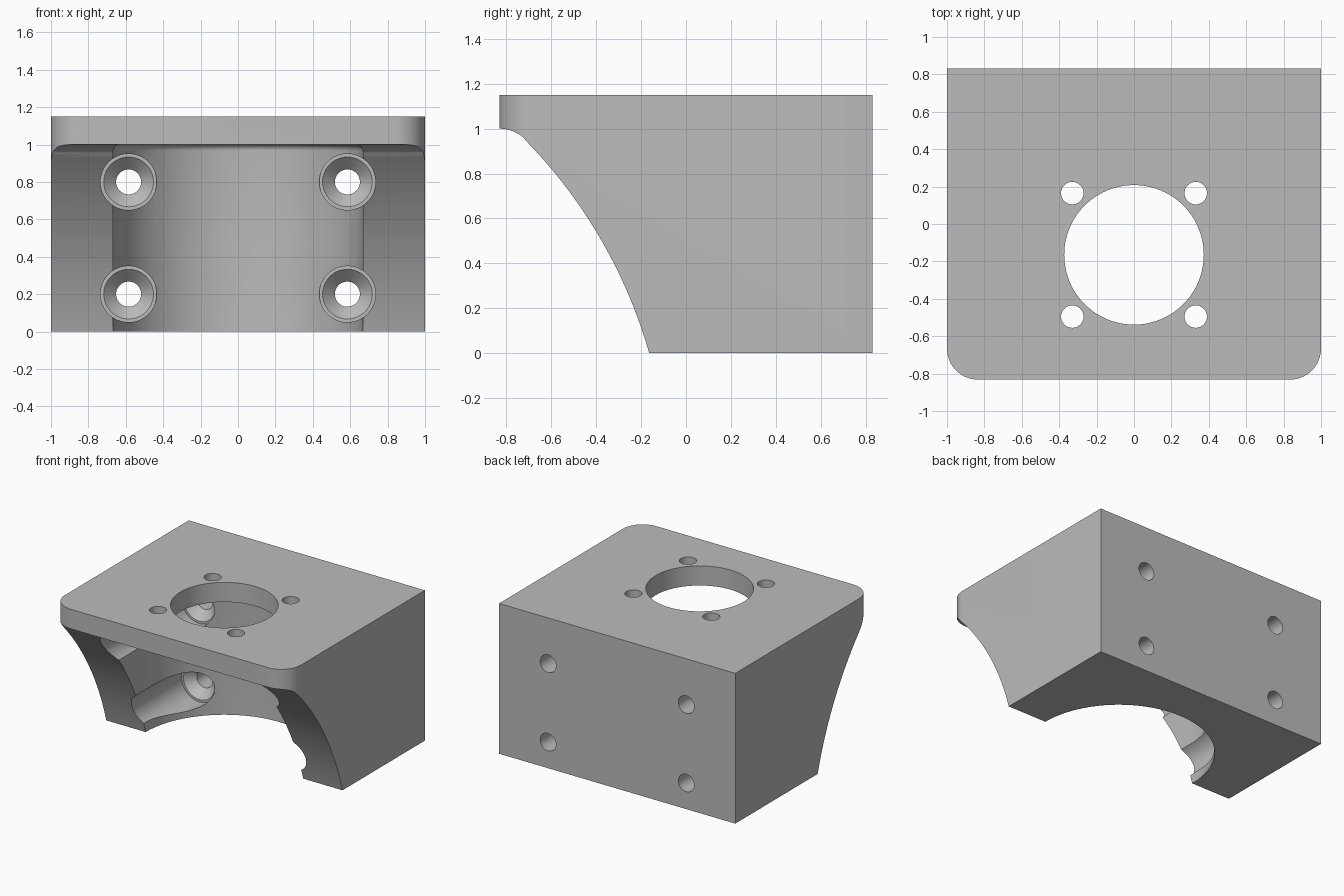
import bpy, bmesh
from math import sin, cos, pi, radians, hypot, atan2

old = bpy.data.objects.get("Cube")
if old:
    bpy.data.objects.remove(old)

grey = bpy.data.materials.new("plain grey")
grey.use_nodes = True
COLOUR = (0.5, 0.5, 0.5, 1)
grey.diffuse_color = COLOUR
grey.node_tree.nodes["Principled BSDF"].inputs["Base Color"].default_value = COLOUR


def arc(cx, cy, r, start, end, n):
    angles = [start + (end - start) * i / n for i in range(n + 1)]
    return [(cx + r * cos(a), cy + r * sin(a)) for a in angles]


def loft(name, loops):
    """Closed solid through loops that share one point count."""
    bm = bmesh.new()
    rings = [[bm.verts.new(p) for p in loop] for loop in loops]
    n = len(rings[0])
    for a, b in zip(rings, rings[1:]):
        for i in range(n):
            j = (i + 1) % n
            bm.faces.new((a[i], a[j], b[j], b[i]))
    bm.faces.new(rings[0])
    bm.faces.new(rings[-1])
    bmesh.ops.recalc_face_normals(bm, faces=bm.faces)
    mesh = bpy.data.meshes.new(name)
    bm.to_mesh(mesh)
    bm.free()
    mesh.materials.append(grey)
    obj = bpy.data.objects.new(name, mesh)
    bpy.context.collection.objects.link(obj)
    return obj


def ring(cx, cy, r, n=48):
    return arc(cx, cy, r, 0, 2 * pi, n)[:-1]


def upright(name, points, z0, z1):
    return loft(name, [[(x, y, z) for x, y in points] for z in (z0, z1)])


CENTRE_Y, BACK, HEIGHT, PLATE_Z = -0.165, 0.832, 1.15, 1.0
CORNER = 0.167

# Block with rounded front corners
plan = [(1, BACK), (-1, BACK)]
plan += arc(-1 + CORNER, -BACK + CORNER, CORNER, pi, 1.5 * pi, 16)
plan += arc(1 - CORNER, -BACK + CORNER, CORNER, 1.5 * pi, 2 * pi, 16)
bracket = upright("bracket", plan, 0, HEIGHT)
cutters = []

# Curved front underside: large arc blended into the plate by a fillet
big_y, big_z, big_r = -2.31, -0.614, 2.232
fil_y, fil_z = -0.833, PLATE_Z - CORNER
blend = atan2(fil_z - big_z, fil_y - big_y)
start = atan2(-0.1 - big_z, (big_r ** 2 - (0.1 + big_z) ** 2) ** 0.5)
side = [(-1.2, -0.1)] + arc(big_y, big_z, big_r, start, blend, 40)
side += arc(fil_y, fil_z, CORNER, blend, pi / 2, 14)[1:] + [(-1.2, PLATE_Z)]
cutters.append(loft("front_cutter", [[(x, y, z) for y, z in side] for x in (-1.2, 1.2)]))

# U-shaped motor pocket with a small fillet under the plate
POCKET, FILLET = 0.667, 0.033
levels = [(POCKET, -0.1)]
levels += arc(POCKET - FILLET, PLATE_Z - FILLET, FILLET, 0, pi / 2, 6)
loops = []
for r, z in levels:
    outline = arc(0, CENTRE_Y, r, 0, pi, 64) + [(-r, -1.1), (r, -1.1)]
    loops.append([(x, y, z) for x, y in outline])
cutters.append(loft("pocket_cutter", loops))

# Round opening and four small holes in the plate
cutters.append(upright("opening_cutter", ring(0, CENTRE_Y, 0.373, 96), 0.9, 1.3))
for sx in (-1, 1):
    for sy in (-1, 1):
        hole = ring(sx * 0.33, CENTRE_Y + sy * 0.33, 0.06)
        cutters.append(upright("plate_hole_cutter", hole, 0.9, 1.3))

# Four countersunk screw tunnels through the back wall
steps = [(0.15, -1.1), (0.15, 0.367), (0.133, 0.367), (0.067, 0.433), (0.067, 1)]
for x in (-0.585, 0.585):
    for z in (0.2, 0.8):
        loops = [[(px, y, pz) for px, pz in ring(x, z, r)] for r, y in steps]
        cutters.append(loft("screw_cutter", loops))

# Cut everything, then drop the helpers
for cutter in cutters:
    cutter.hide_render = True
    mod = bracket.modifiers.new("cut", "BOOLEAN")
    mod.operation = "DIFFERENCE"
    mod.solver = "EXACT"
    mod.object = cutter

bpy.ops.object.select_all(action="DESELECT")
bracket.select_set(True)
bpy.context.view_layer.objects.active = bracket
for mod in list(bracket.modifiers):
    bpy.ops.object.modifier_apply(modifier=mod.name)
for cutter in cutters:
    bpy.data.objects.remove(cutter)
bpy.ops.object.shade_smooth_by_angle(angle=radians(25))
